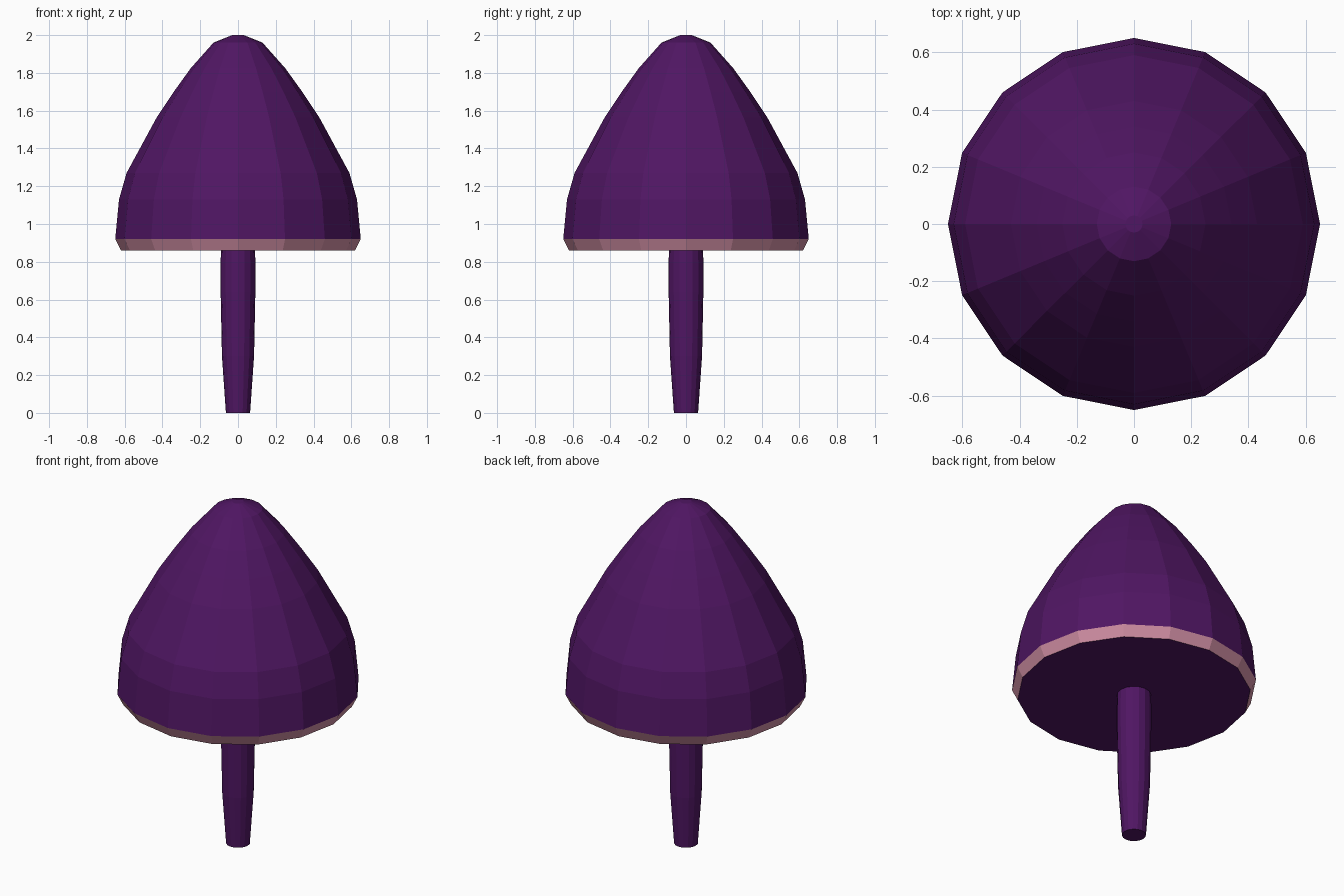
import bpy, bmesh
from math import cos, sin, tau

if "Cube" in bpy.data.objects:
    bpy.data.objects.remove(bpy.data.objects["Cube"])


def material(name, color):
    m = bpy.data.materials.new(name)
    m.diffuse_color = (*color, 1)
    m.use_nodes = True
    m.node_tree.nodes["Principled BSDF"].inputs["Base Color"].default_value = m.diffuse_color
    return m


def lathe(name, profile, sides, mats, band_mats=None):
    """Revolve (radius, z) rings, bottom to top, and cap both ends."""
    bm = bmesh.new()
    rings = [[bm.verts.new((r * cos(tau * i / sides), r * sin(tau * i / sides), z))
              for i in range(sides)] for r, z in profile]
    bm.faces.new(rings[0][::-1])
    bm.faces.new(rings[-1])
    for k, (a, b) in enumerate(zip(rings, rings[1:])):
        for i in range(sides):
            j = (i + 1) % sides
            f = bm.faces.new((a[i], a[j], b[j], b[i]))
            f.material_index = (band_mats or {}).get(k, 0)
    me = bpy.data.meshes.new(name)
    bm.to_mesh(me)
    bm.free()
    for m in mats:
        me.materials.append(m)
    ob = bpy.data.objects.new(name, me)
    bpy.context.collection.objects.link(ob)
    return ob


purple = material("purple", (0.08, 0.008, 0.125))
pink = material("pink", (0.65, 0.28, 0.38))

# Cap with a pink band around its lower rim
lathe("mushroom_cap",
      [(0.62, 0.86), (0.65, 0.92), (0.63, 1.13), (0.59, 1.27), (0.43, 1.565),
       (0.34, 1.70), (0.25, 1.825), (0.13, 1.96), (0.03, 2.0)],
      16, [purple, pink], {0: 1})

# Tapered stem
lathe("stem",
      [(0.064, 0), (0.085, 0.30), (0.092, 0.64), (0.092, 0.80), (0.09, 0.87)],
      16, [purple])
